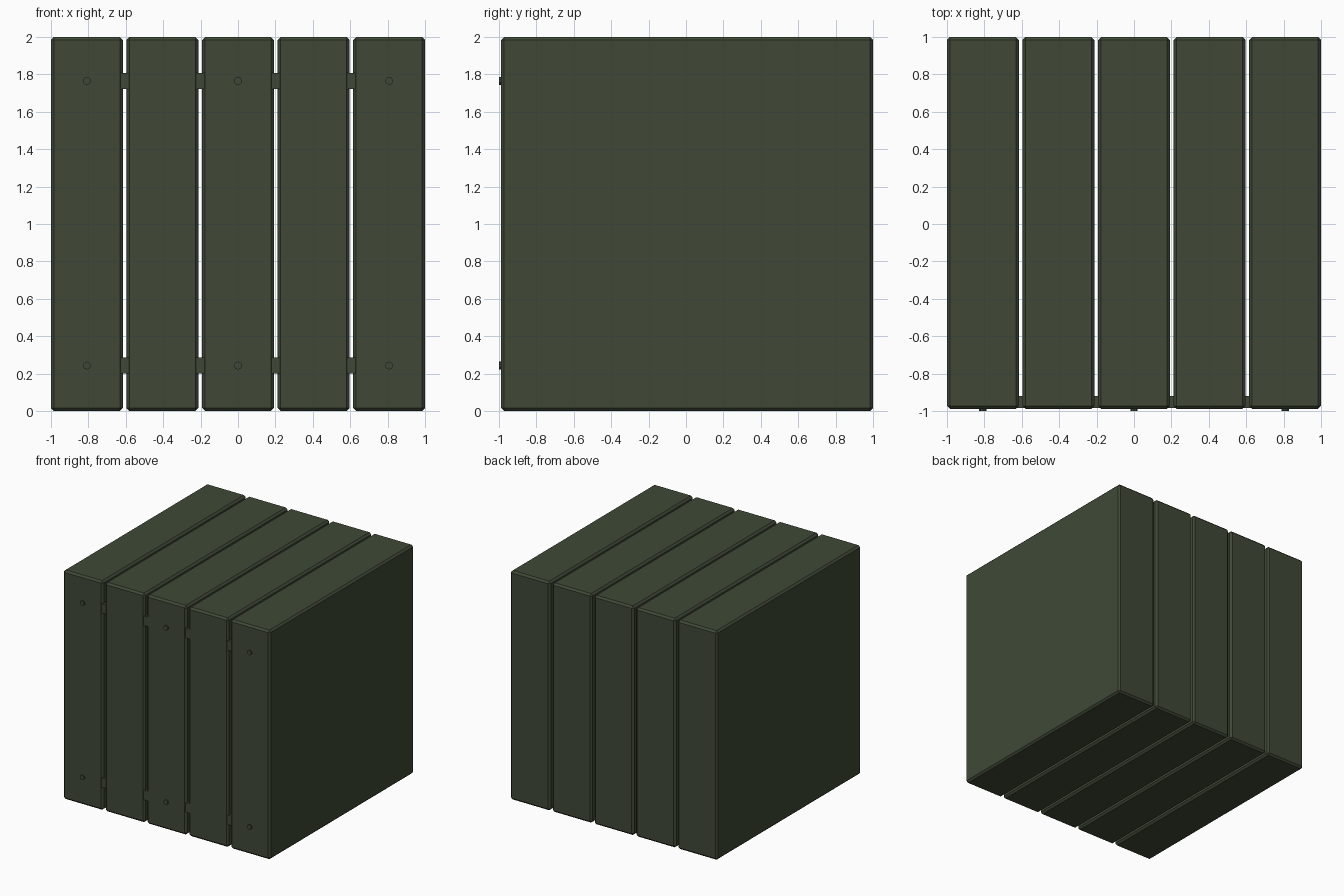
import bpy
import math

if "Cube" in bpy.data.objects:
    bpy.data.objects.remove(bpy.data.objects["Cube"])

# Single dark green paint
paint = bpy.data.materials.new("dark_olive_green")
paint.diffuse_color = (0.050, 0.066, 0.037, 1.0)
paint.use_nodes = True
paint.node_tree.nodes["Principled BSDF"].inputs["Base Color"].default_value = paint.diffuse_color

FRONT = -0.988   # front face of the planks
PITCH = 0.404


def box(name, lo, hi, bevel=0.0):
    bpy.ops.mesh.primitive_cube_add(size=1)
    ob = bpy.context.object
    ob.name = name
    for v in ob.data.vertices:
        for i in range(3):
            v.co[i] = lo[i] if v.co[i] < 0 else hi[i]
    ob.data.materials.append(paint)
    if bevel:
        m = ob.modifiers.new("chamfer", "BEVEL")
        m.width = bevel
        m.segments = 1
    return ob


# Five deep slabs side by side
for i in range(-2, 3):
    cx = i * PITCH
    box(f"slab_{i + 3}", (cx - 0.192, FRONT, 0), (cx + 0.192, 1.0, 2.0), 0.016)

for level, z in (("lower", 0.243), ("upper", 1.765)):
    # Rail joining the slabs, showing in the gaps
    box(f"{level}_rail", (-0.9, FRONT + 0.004, z - 0.042), (0.9, -0.92, z + 0.042))
    # Bolt heads on the outer and middle slabs
    for k in (-2, 0, 2):
        bpy.ops.mesh.primitive_cylinder_add(
            vertices=10, radius=0.021, depth=0.03,
            location=(k * PITCH, -0.985, z), rotation=(math.pi / 2, 0, 0))
        bolt = bpy.context.object
        bolt.name = f"{level}_bolt_{k // 2 + 2}"
        bolt.data.materials.append(paint)
